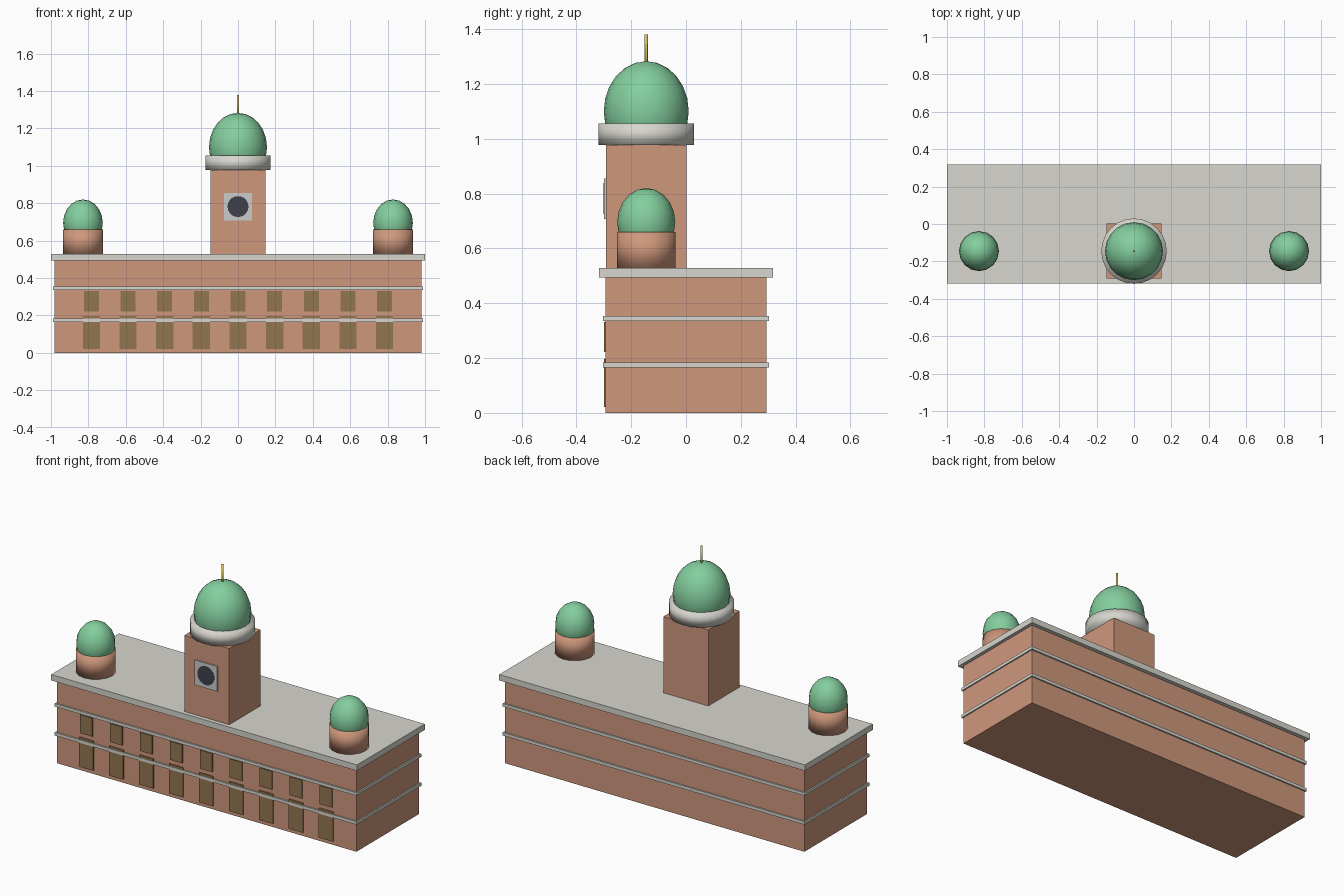
import bpy
import math

if "Cube" in bpy.data.objects:
    bpy.data.objects.remove(bpy.data.objects["Cube"])


def material(name, rgb):
    m = bpy.data.materials.new(name)
    m.diffuse_color = (*rgb, 1)
    m.use_nodes = True
    m.node_tree.nodes["Principled BSDF"].inputs["Base Color"].default_value = m.diffuse_color
    return m


BRICK = material("brick", (0.62, 0.31, 0.20))
STONE = material("stone", (0.68, 0.67, 0.62))
COPPER = material("green_copper", (0.23, 0.62, 0.34))
WINDOW = material("window_brown", (0.29, 0.18, 0.08))
GOLD = material("gold", (0.75, 0.55, 0.12))
PANEL = material("clock_white", (0.70, 0.70, 0.70))
DARK = material("clock_dark", (0.05, 0.05, 0.07))


def finish(name, mat, smooth=False):
    o = bpy.context.object
    o.name = name
    o.data.materials.append(mat)
    if smooth:
        bpy.ops.object.shade_smooth()
    return o


def box(name, x0, x1, y0, y1, z0, z1, mat):
    bpy.ops.mesh.primitive_cube_add(
        size=1, location=((x0 + x1) / 2, (y0 + y1) / 2, (z0 + z1) / 2))
    bpy.context.object.scale = (x1 - x0, y1 - y0, z1 - z0)
    bpy.ops.object.transform_apply(location=False, rotation=False, scale=True)
    return finish(name, mat)


def drum(name, x, y, r, z0, z1, mat, sides):
    bpy.ops.mesh.primitive_cylinder_add(
        vertices=sides, radius=r, depth=z1 - z0, location=(x, y, (z0 + z1) / 2))
    return finish(name, mat, True)


def dome(name, x, y, z, r, mat, sides, rings):
    bpy.ops.mesh.primitive_uv_sphere_add(
        segments=sides, ring_count=rings, radius=r, location=(x, y, z))
    bpy.context.object.scale.z = 1.18
    bpy.ops.object.transform_apply(location=False, rotation=False, scale=True)
    return finish(name, mat, True)


CY = -0.145  # depth of the tower and turrets

# Main block, string courses and overhanging roof
box("main_block", -0.98, 0.98, -0.293, 0.293, 0, 0.493, BRICK)
for i, z in enumerate((0.174, 0.345)):
    box(f"stone_band_{i}", -0.988, 0.988, -0.302, 0.302, z - 0.009, z + 0.009, STONE)
box("roof_slab", -1.0, 1.0, -0.317, 0.317, 0.493, 0.528, STONE)

# Two rows of nine windows on the front
for i in range(9):
    x = (i - 4) * 0.196
    box(f"lower_window_{i}", x - 0.046, x + 0.046, -0.3, -0.285, 0.022, 0.196, WINDOW)
    box(f"upper_window_{i}", x - 0.04, x + 0.04, -0.3, -0.285, 0.222, 0.331, WINDOW)

# Central tower with ring, dome and spire
box("tower", -0.147, 0.147, -0.292, 0.002, 0.528, 0.978, BRICK)
drum("tower_ring", 0, CY, 0.175, 0.978, 1.055, STONE, 24)
dome("tower_dome", 0, CY, 1.10, 0.155, COPPER, 20, 12)
drum("spire", 0, CY, 0.006, 1.25, 1.38, GOLD, 8)

# Clock panel and round face
box("clock_panel", -0.074, 0.074, -0.3, -0.285, 0.708, 0.855, PANEL)
bpy.ops.mesh.primitive_cylinder_add(
    vertices=20, radius=0.056, depth=0.012,
    location=(0, -0.2945, 0.782), rotation=(math.pi / 2, 0, 0))
finish("clock_face", DARK)

# Corner turrets
for side, x in (("left", -0.829), ("right", 0.829)):
    drum(f"{side}_turret", x, CY, 0.107, 0.528, 0.66, BRICK, 16)
    dome(f"{side}_turret_dome", x, CY, 0.695, 0.106, COPPER, 16, 10)
